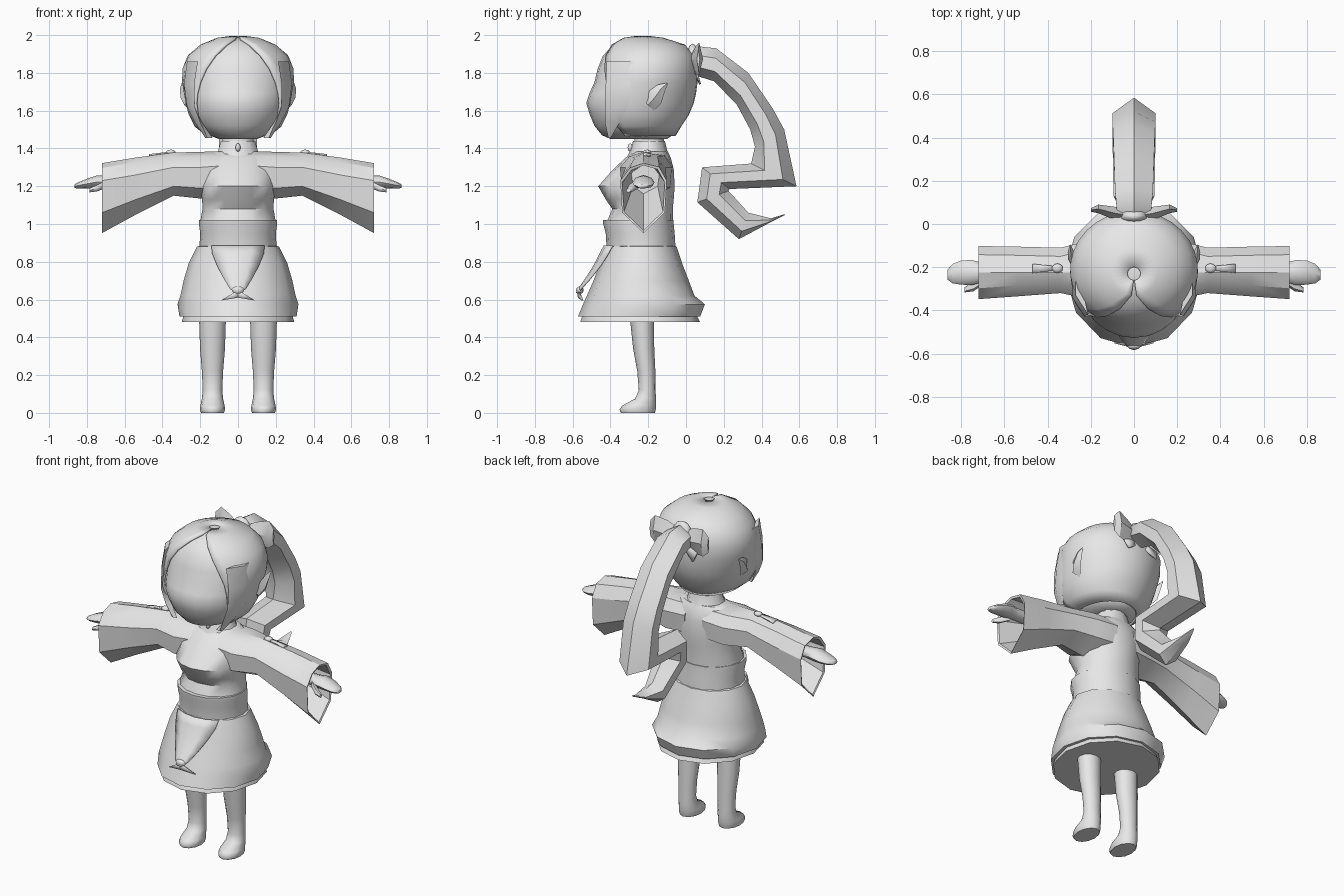
import bpy, bmesh, math
from mathutils import Vector

mat = bpy.data.materials.new("plain_grey")
mat.diffuse_color = (0.8, 0.8, 0.8, 1)


def finish(name, bm, angle=40, thick=0):
    bmesh.ops.recalc_face_normals(bm, faces=bm.faces)
    me = bpy.data.meshes.new(name)
    bm.to_mesh(me)
    bm.free()
    me.materials.append(mat)
    ob = bpy.data.objects.new(name, me)
    bpy.context.collection.objects.link(ob)
    if thick:
        m = ob.modifiers.new("thickness", 'SOLIDIFY')
        m.thickness = thick
        m.offset = 0
    bpy.context.view_layer.objects.active = ob
    ob.select_set(True)
    bpy.ops.object.shade_smooth_by_angle(angle=math.radians(angle))
    ob.select_set(False)
    return ob


def loft(name, rings, closed=True, cap=True, angle=40, thick=0, side=1):
    """Skin a list of equal-length point rings; side=-1 mirrors in x."""
    bm = bmesh.new()
    rows = [[bm.verts.new((p[0] * side, p[1], p[2])) for p in r] for r in rings]
    n = len(rows[0])
    for a, b in zip(rows, rows[1:]):
        for i in range(n if closed else n - 1):
            j = (i + 1) % n
            bm.faces.new((a[i], a[j], b[j], b[i]))
    if cap and closed:
        bm.faces.new(rows[0])
        bm.faces.new(rows[-1])
    return finish(name, bm, angle, thick)


def oval(z, rx, yf, yb, n=16, cx=0, a0=0.0, grow=0.0):
    """Horizontal oval; a0 > 0 leaves a gap of that half angle at the front."""
    cy, ry, out = (yf + yb) / 2, (yb - yf) / 2 + grow, []
    span = 2 * math.pi - 2 * a0
    for i in range(n):
        t = a0 + span * i / (n - 1 if a0 else n)
        out.append((cx + (rx + grow) * math.sin(t), cy - ry * math.cos(t), z))
    return out


def stack(name, rows, n=16, cx=0, **kw):
    return loft(name, [oval(*r, n=n, cx=cx) for r in rows], **kw)


def along_x(x, y, z, ry, rz, n=8):
    return [(x, y + ry * math.cos(2 * math.pi * i / n),
             z + rz * math.sin(2 * math.pi * i / n)) for i in range(n)]


def plate(name, pts, thick=0.012, side=1):
    bm = bmesh.new()
    bm.faces.new([bm.verts.new((p[0] * side, p[1], p[2])) for p in pts])
    return finish(name, bm, 30, thick)


def ball(name, loc, scale):
    bm = bmesh.new()
    bmesh.ops.create_uvsphere(bm, u_segments=10, v_segments=6, radius=1)
    for v in bm.verts:
        v.co = Vector(loc) + Vector([c * s for c, s in zip(v.co, scale)])
    return finish(name, bm, 60)


# Head
head_rows = [(1.45, .10, -.40, -.10), (1.47, .155, -.445, -.07),
             (1.52, .215, -.485, -.04), (1.58, .245, -.51, .0),
             (1.64, .262, -.528, .025), (1.69, .27, -.512, .037),
             (1.75, .28, -.485, .045), (1.82, .28, -.468, .045),
             (1.89, .25, -.44, .03), (1.945, .185, -.39, -.02),
             (1.98, .10, -.32, -.13), (1.99, .02, -.25, -.21)]
stack("head", head_rows, n=24, angle=60)

# Hair shell with an arched opening for the face
opening = [1.35, 1.25, 1.12, 1.0, .95, .88, .76, .62, .48, .33, .1, .05]
loft("hair", [oval(*r, n=25, a0=a, grow=.01) for r, a in zip(head_rows[1:], opening[1:])],
     closed=False, angle=50, thick=.012)

# Neck, collar and its bead
stack("neck", [(1.34, .10, -.29, -.10), (1.41, .085, -.275, -.115), (1.50, .08, -.27, -.12)], n=12)
stack("collar", [(1.36, .125, -.31, -.085), (1.39, .11, -.295, -.10), (1.44, .095, -.28, -.112),
                 (1.44, .08, -.27, -.12)], n=10)
ball("collar_bead", (0, -.295, 1.405), (.014, .014, .022))

# Torso, sash, skirt, underskirt
stack("torso", [(1.01, .20, -.42, -.07), (1.08, .188, -.39, -.07), (1.13, .19, -.425, -.065),
                (1.20, .20, -.465, -.06), (1.29, .205, -.385, -.065), (1.35, .19, -.32, -.08),
                (1.383, .14, -.28, -.10)])
stack("sash", [(.87, .205, -.42, -.055), (.95, .20, -.425, -.06), (1.00, .207, -.438, -.065),
               (1.022, .205, -.44, -.065), (1.022, .18, -.40, -.08)])
stack("skirt", [(.885, .20, -.41, -.06), (.88, .218, -.425, -.05), (.79, .262, -.455, -.02),
                (.70, .288, -.49, .015), (.62, .305, -.525, .045), (.575, .32, -.545, .10),
                (.51, .31, -.572, .075), (.51, .28, -.53, .05)], n=12)
stack("underskirt", [(.53, .28, -.53, .05), (.51, .29, -.55, .06), (.48, .298, -.56, .075)], n=12, angle=30)

# Front flap with bead and small bow
flap = [(.885, .14, -.432), (.84, .135, -.455), (.78, .11, -.485), (.71, .075, -.53),
        (.66, .045, -.565), (.635, .015, -.58)]
loft("front_flap", [[(w * k, y + .3 * w * k * k, z) for k in (-1, -.5, 0, .5, 1)]
                    for z, w, y in flap], closed=False, thick=.008)
ball("flap_bead", (0, -.562, .65), (.034, .02, .02))

for s, tag in ((1, "left"), (-1, "right")):
    plate("flap_bow_" + tag, [(0, -.57, .65), (.09, -.548, .595), (0, -.568, .61)], .01, s)

    # Wide sleeve, turned inwards at the open cuff
    def sleeve(x, zt, zm, zl, zb, yf, yb, yc=-.225):
        return [(x, yc, zt), (x, yf + .05, zt - .025), (x, yf, zm), (x, yf + .01, zl),
                (x, yc, zb), (x, yb - .01, zl), (x, yb, zm), (x, yb - .04, zt - .02)]
    loft("sleeve_" + tag,
         [sleeve(.06, 1.385, 1.31, 1.20, 1.12, -.34, -.07), sleeve(.20, 1.382, 1.30, 1.19, 1.135, -.35, -.075),
          sleeve(.34, 1.378, 1.30, 1.20, 1.15, -.32, -.11), sleeve(.54, 1.352, 1.26, 1.13, 1.05, -.335, -.105),
          sleeve(.72, 1.322, 1.23, 1.06, .952, -.348, -.102), sleeve(.715, 1.31, 1.22, 1.065, .965, -.338, -.112),
          sleeve(.40, 1.33, 1.27, 1.20, 1.16, -.29, -.14)], angle=30, side=s)

    # Shoulder button and strap
    ball("sleeve_button_" + tag, (s * .355, -.205, 1.38), (.026, .022, .014))
    plate("sleeve_strap_" + tag, [(.37, -.215, 1.378), (.47, -.228, 1.366),
                                  (.47, -.185, 1.36), (.37, -.195, 1.376)], .008, s)

    # Hand, fingers and thumb
    loft("hand_" + tag, [along_x(.55, -.225, 1.225, .04, .035), along_x(.69, -.225, 1.222, .042, .033),
                         along_x(.75, -.225, 1.222, .058, .034), along_x(.80, -.225, 1.213, .056, .026),
                         along_x(.84, -.23, 1.205, .045, .018), along_x(.865, -.235, 1.20, .022, .01)],
         angle=60, side=s)
    loft("thumb_" + tag, [along_x(.70, -.26, 1.21, .022, .022, 6), along_x(.745, -.29, 1.19, .022, .02, 6),
                          along_x(.785, -.305, 1.178, .012, .012, 6)], angle=60, side=s)

    # Leg and foot
    stack("leg_" + tag, [(0, .06, -.345, -.165), (.018, .067, -.352, -.16), (.04, .064, -.335, -.158),
                         (.075, .056, -.27, -.158), (.12, .052, -.25, -.162), (.22, .056, -.258, -.162),
                         (.34, .066, -.28, -.168), (.53, .072, -.30, -.17)], n=12, cx=s * .135, angle=60)

    # Pointed ear
    ear = [((.255, -.20, 1.63), .03, .05), ((.283, -.165, 1.67), .022, .055),
           ((.292, -.13, 1.72), .015, .03), ((.295, -.098, 1.745), .003, .004)]
    loft("ear_" + tag, [[(x + t, y, z), (x, y + w * .6, z - w * .6), (x - t, y, z), (x, y - w * .6, z + w * .6)]
                        for (x, y, z), t, w in ear], angle=50, side=s)

    # Side lock of hair tapering down beside the cheek
    lock = [(1.86, .262, -.33, .09), (1.74, .278, -.34, .085), (1.62, .262, -.37, .06),
            (1.54, .222, -.39, .04), (1.455, .165, -.405, .006)]
    loft("side_lock_" + tag, [[(x - d * .55, y - d, z), (x + .008, y, z), (x + .008, y + d, z),
                               (x - .03, y, z)] for z, x, y, d in lock], side=s)

    # Ribbon bow loop at the back of the head
    loft("ribbon_loop_" + tag, [[(x, y - t, zc), (x, y, zc + h), (x, y + t, zc), (x, y, zc - h)]
                                for x, y, zc, h, t in ((.0, .035, 1.86, .03, .025), (.09, .05, 1.865, .075, .03),
                                                       (.165, .07, 1.875, .085, .02), (.20, .065, 1.87, .05, .008))],
         angle=30, side=s)
    plate("ribbon_tail_" + tag, [(.02, .04, 1.85), (.12, .055, 1.80), (.10, .075, 1.74), (.03, .05, 1.79)], .01, s)

# Ribbon knot and folded ponytail: outer edge, inner edge (y, z), half width
ball("ribbon_knot", (0, .035, 1.865), (.07, .035, .09))
tail = [((.03, 1.92), (.03, 1.80), .06), ((.07, 1.94), (.07, 1.78), .08), ((.16, 1.93), (.15, 1.755), .088),
        ((.33, 1.80), (.27, 1.63), .093), ((.46, 1.61), (.34, 1.50), .097), ((.52, 1.50), (.365, 1.41), .1),
        ((.585, 1.20), (.345, 1.32), .1), ((.23, 1.185), (.085, 1.30), .095),
        ((.225, 1.175), (.06, 1.115), .085), ((.33, 1.06), (.28, .92), .06),
        ((.45, 1.03), (.43, 1.00), .035), ((.525, 1.053), (.52, 1.045), .005)]


def tail_ring(a, b, w):
    a, b = Vector(a), Vector(b)
    spots = ((0, 0), (.85, .3), (.85, .7), (0, 1), (-.85, .7), (-.85, .3))
    return [(w * k / .85, *a.lerp(b, t)) for k, t in spots]


loft("ponytail", [tail_ring(*r) for r in tail], angle=35)
